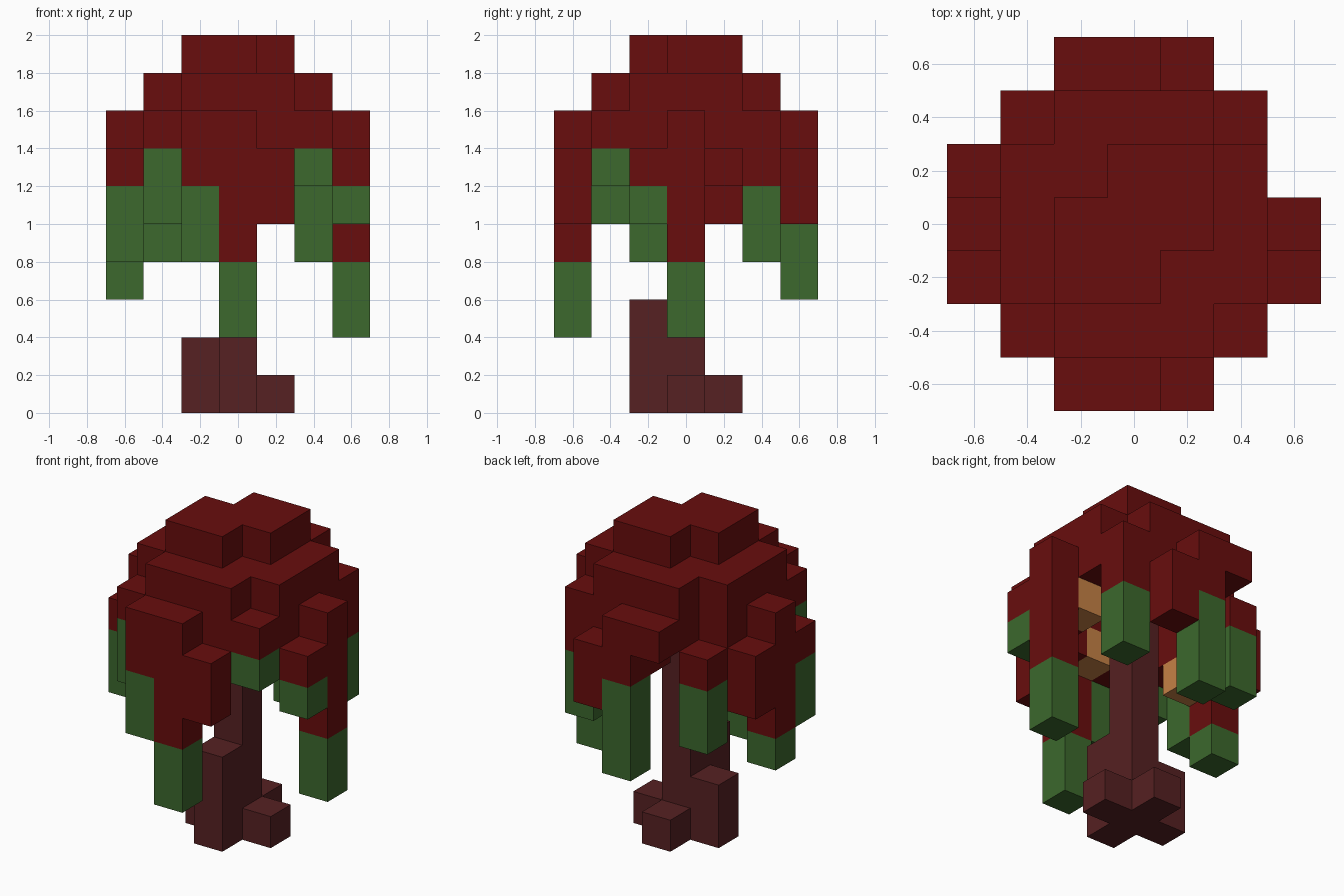
import bpy
import bmesh
from mathutils import Vector

CELL = 0.2

cube = bpy.data.objects.get("Cube")
if cube:
    bpy.data.objects.remove(cube, do_unlink=True)


def make_material(name, color):
    mat = bpy.data.materials.new(name)
    mat.use_nodes = True
    mat.diffuse_color = (*color, 1)
    mat.node_tree.nodes["Principled BSDF"].inputs["Base Color"].default_value = (*color, 1)
    return mat


MATERIALS = {
    "red": make_material("dark red cap", (0.14, 0.004, 0.004)),
    "green": make_material("leaf green", (0.045, 0.138, 0.026)),
    "brown": make_material("red brown bark", (0.093, 0.015, 0.016)),
    "orange": make_material("glowing orange", (0.56, 0.22, 0.06)),
}
parts = {}


def add_block(part, x, y, low, high, color):
    """Stack grid cells in one column of a part."""
    for z in range(low, high):
        parts.setdefault(part, {})[(x, y, z)] = color


# Trunk with four uneven roots
add_block("trunk", 0, 0, 0, 8, "brown")
for x, y, height in [(0, -1, 3), (-1, 0, 2), (1, 0, 1), (0, 1, 1)]:
    add_block("trunk", x, y, 0, height, "brown")

# Glowing blocks under the cap
GLOW = [(2, 0, 6), (0, -2, 6), (-2, 0, 5)]
for x, y, z in GLOW:
    add_block("glow_blocks", x, y, z, z + 1, "orange")

# Cap: notched crown, solid layer, then a rim around a hollow
RIM_GAPS = [(2, 1), (-1, 2)]
for x in range(-2, 3):
    for y in range(-2, 3):
        outer = max(abs(x), abs(y)) == 2
        corner = abs(x) == 2 and abs(y) == 2
        if not corner:
            add_block("cap", x, y, 8, 9, "red")
        if not outer and x * y != -1:
            add_block("cap", x, y, 9, 10, "red")
        if outer and not corner:
            add_block("cap", x, y, 7, 8, "red")
            if (x, y) not in RIM_GAPS and (x, y, 6) not in GLOW:
                add_block("cap", x, y, 6, 7, "red")

# Hanging columns: x, y, top, start of green tip, bottom
HANGING = {
    "front_fringe": [(-1, -3, 8, 6, 4), (0, -3, 8, 4, 2), (1, -3, 7, 5, 5)],
    "left_fringe": [(3, -1, 7, 6, 5), (3, 0, 8, 4, 2)],
    "back_fringe": [(-1, 3, 8, 7, 7), (0, 3, 8, 6, 3), (1, 3, 7, 5, 5)],
    "right_fringe": [(-3, -1, 7, 6, 4), (-3, 0, 8, 4, 3), (-3, 1, 7, 5, 5)],
    "corner_fringe": [(2, -2, 8, 7, 6), (-2, -2, 8, 7, 5),
                      (2, 2, 8, 6, 4), (-2, 2, 7, 6, 4)],
}
for part, columns in HANGING.items():
    for x, y, top, tip, bottom in columns:
        add_block(part, x, y, bottom, tip, "green")
        add_block(part, x, y, tip, top, "red")

occupied = {cell for cells in parts.values() for cell in cells}


def build_part(name, cells):
    """Make one mesh from the exposed sides of the part's cells."""
    bm = bmesh.new()
    colors = sorted(set(cells.values()))
    for cell, color in cells.items():
        center = Vector(cell) + Vector((0, 0, 0.5))
        for axis in range(3):
            for sign in (-1, 1):
                normal = Vector((0, 0, 0))
                normal[axis] = sign
                if tuple(int(c + n) for c, n in zip(cell, normal)) in occupied:
                    continue
                u = Vector((0, 0, 0))
                u[(axis + 1) % 3] = 0.5
                v = normal.cross(u)
                middle = center + normal / 2
                corners = [middle - u - v, middle + u - v, middle + u + v, middle - u + v]
                face = bm.faces.new([bm.verts.new(c * CELL) for c in corners])
                face.material_index = colors.index(color)
    bmesh.ops.remove_doubles(bm, verts=bm.verts, dist=0.001)
    bmesh.ops.dissolve_limit(bm, angle_limit=0.01, verts=bm.verts, edges=bm.edges,
                             delimit={"MATERIAL"})
    mesh = bpy.data.meshes.new(name)
    bm.to_mesh(mesh)
    bm.free()
    for color in colors:
        mesh.materials.append(MATERIALS[color])
    bpy.context.collection.objects.link(bpy.data.objects.new(name, mesh))


for part, cells in parts.items():
    build_part(part, cells)
